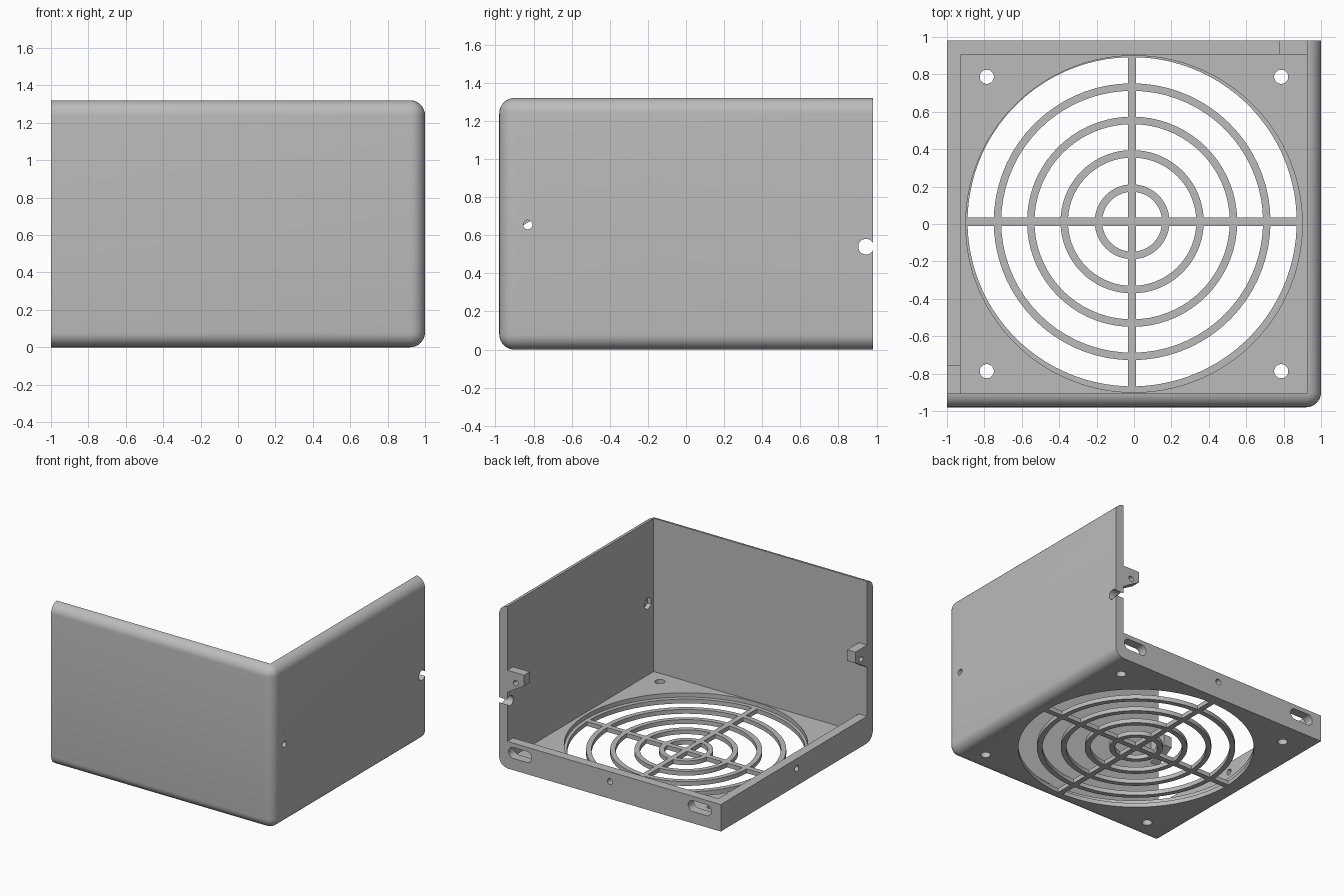
import bpy, bmesh, math
from mathutils import Matrix, Vector

if "Cube" in bpy.data.objects:
    bpy.data.objects.remove(bpy.data.objects["Cube"])

grey = bpy.data.materials.new("mid_grey")
grey.diffuse_color = (0.5, 0.5, 0.5, 1)
grey.use_nodes = True
grey.node_tree.nodes["Principled BSDF"].inputs["Base Color"].default_value = grey.diffuse_color

H, HY, TOP = 1.0, 0.98, 1.32          # half width, half depth, height
WALL, FLOOR, LIP, GRILL = 0.075, 0.07, 0.22, 0.035
CX, CY = -0.01, 0.012                 # grill centre


def finish(name, bm):
    bmesh.ops.recalc_face_normals(bm, faces=bm.faces)
    me = bpy.data.meshes.new(name)
    bm.to_mesh(me)
    bm.free()
    ob = bpy.data.objects.new(name, me)
    bpy.context.collection.objects.link(ob)
    me.materials.append(grey)
    return ob


def box(name, lo, hi):
    bm = bmesh.new()
    lo, hi = Vector(lo), Vector(hi)
    bmesh.ops.create_cube(bm, size=1, matrix=Matrix.Translation((lo + hi) / 2)
                          @ Matrix.Diagonal((*(hi - lo), 1)))
    return finish(name, bm)


def prism(name, pts, place, a, b):
    """Extrude a 2D outline from a to b; place(u, v, t) gives the 3D point."""
    bm = bmesh.new()
    ends = [[bm.verts.new(place(u, v, t)) for u, v in pts] for t in (a, b)]
    bm.faces.new(ends[0])
    bm.faces.new(ends[1][::-1])
    n = len(pts)
    for i in range(n):
        j = (i + 1) % n
        bm.faces.new((ends[0][i], ends[0][j], ends[1][j], ends[1][i]))
    return finish(name, bm)


def along_x(u, v, t): return (t, u, v)
def along_y(u, v, t): return (u, t, v)
def along_z(u, v, t): return (u, v, t)


def circle(u, v, r, n=24, stretch=0):
    """Circle outline, or a slot when stretched along u."""
    out = []
    for i in range(n):
        a = 2 * math.pi * (i + 0.5) / n
        out.append((u + r * math.cos(a) + math.copysign(stretch, math.cos(a)),
                    v + r * math.sin(a)))
    return out


def cut(ob, cutters):
    for c in cutters:
        c.hide_render = True
        m = ob.modifiers.new("cut", 'BOOLEAN')
        m.operation, m.solver, m.object = 'DIFFERENCE', 'EXACT', c
    bpy.context.view_layer.update()
    dg = bpy.context.evaluated_depsgraph_get()
    me = bpy.data.meshes.new_from_object(ob.evaluated_get(dg))
    ob.modifiers.clear()
    ob.data = me
    for c in cutters:
        bpy.data.objects.remove(c)


def smooth(ob):
    bpy.ops.object.select_all(action='DESELECT')
    ob.select_set(True)
    bpy.context.view_layer.objects.active = ob
    bpy.ops.object.shade_smooth_by_angle(angle=math.radians(30))


# Housing block with rounded front and right outer edges
bm = bmesh.new()
bmesh.ops.create_cube(bm, size=1, matrix=Matrix.Translation((0, 0, TOP / 2))
                      @ Matrix.Diagonal((2 * H, 2 * HY, TOP, 1)))
rounded = [e for e in bm.edges
           if all(v.co.y < 0 for v in e.verts) and any(v.co.x > 0 for v in e.verts)
           or all(v.co.x > 0 for v in e.verts) and abs(e.verts[0].co.z - e.verts[1].co.z) < 0.1]
bmesh.ops.bevel(bm, geom=rounded, offset=0.08, segments=8, profile=0.5, affect='EDGES')
housing = finish("housing", bm)

# Hollow: two tall walls remain, with a low lip on the back and left
ix, iy = H - WALL, HY - WALL
cuts = [box("cut_open", (-1.2, -iy, LIP), (ix, 1.2, 2)),
        box("cut_tray", (-ix, -iy, FLOOR), (ix, iy, 1)),
        prism("cut_recess", circle(0, 0, 0.9, 96), along_z, GRILL, 0.15),
        prism("cut_vent", circle(CX, CY, 0.88, 96), along_z, -0.1, 0.1)]
# Floor screw holes
for sx in (-1, 1):
    for sy in (-1, 1):
        cuts.append(prism("cut_screw", circle(sx * 0.787, sy * 0.787, 0.038), along_z, -0.1, 0.15))
# Lip slots and pin holes
for x in (-0.81, 0.81):
    cuts.append(prism("cut_slot", circle(x, 0.14, 0.045, 24, 0.06), along_y, 0.85, 1.1))
cuts.append(prism("cut_pin", circle(0, 0.14, 0.024), along_y, 0.85, 1.1))
cuts.append(prism("cut_pin", circle(0, 0.14, 0.024), along_x, -1.1, -0.85))
# Right wall: cable notch, screw hole and hexagonal nut pocket
cuts.append(prism("cut_notch", circle(0.945, 0.54, 0.041), along_x, 0.85, 1.1))
cuts.append(prism("cut_hole", circle(-0.83, 0.655, 0.024), along_x, 0.85, 1.1))
cuts.append(prism("cut_nut", circle(-0.83, 0.655, 0.05, 6), along_x, 0.85, 0.96))
cut(housing, cuts)
smooth(housing)


# Screw tabs at the free ends of the two tall walls
def tab(name, wall, sign, place, a, b):
    outline = [(0, 0.8), (0.15, 0.8), (0.15, 0.71), (0.08, 0.67), (0, 0.62)]
    ob = prism(name, [(wall + sign * u, v) for u, v in outline], place, a, b)
    cut(ob, [prism("cut_tab", circle(wall + sign * 0.075, 0.715, 0.022), place, a - 0.1, b + 0.1)])
    smooth(ob)


tab("right_wall_tab", ix, -1, along_y, iy, HY)
tab("front_wall_tab", -iy, 1, along_x, -H, -ix)

# Grill: concentric flat rings and a cross
for k, r in enumerate((0.2, 0.383, 0.562, 0.74)):
    bm = bmesh.new()
    n = 72
    prof = [(r - 0.04, 0), (r, 0), (r, GRILL), (r - 0.04, GRILL)]
    loops = [[bm.verts.new((CX + p * math.cos(2 * math.pi * i / n),
                            CY + p * math.sin(2 * math.pi * i / n), z)) for p, z in prof]
             for i in range(n)]
    for i in range(n):
        p, q = loops[i], loops[(i + 1) % n]
        for j in range(4):
            bm.faces.new((p[j], q[j], q[(j + 1) % 4], p[(j + 1) % 4]))
    smooth(finish("grill_ring_%d" % (k + 1), bm))
W, R = 0.022, 0.882
box("grill_bar_x", (CX - R, CY - W, 0), (CX + R, CY + W, GRILL))
box("grill_bar_y", (CX - W, CY - R, 0), (CX + W, CY + R, GRILL))
